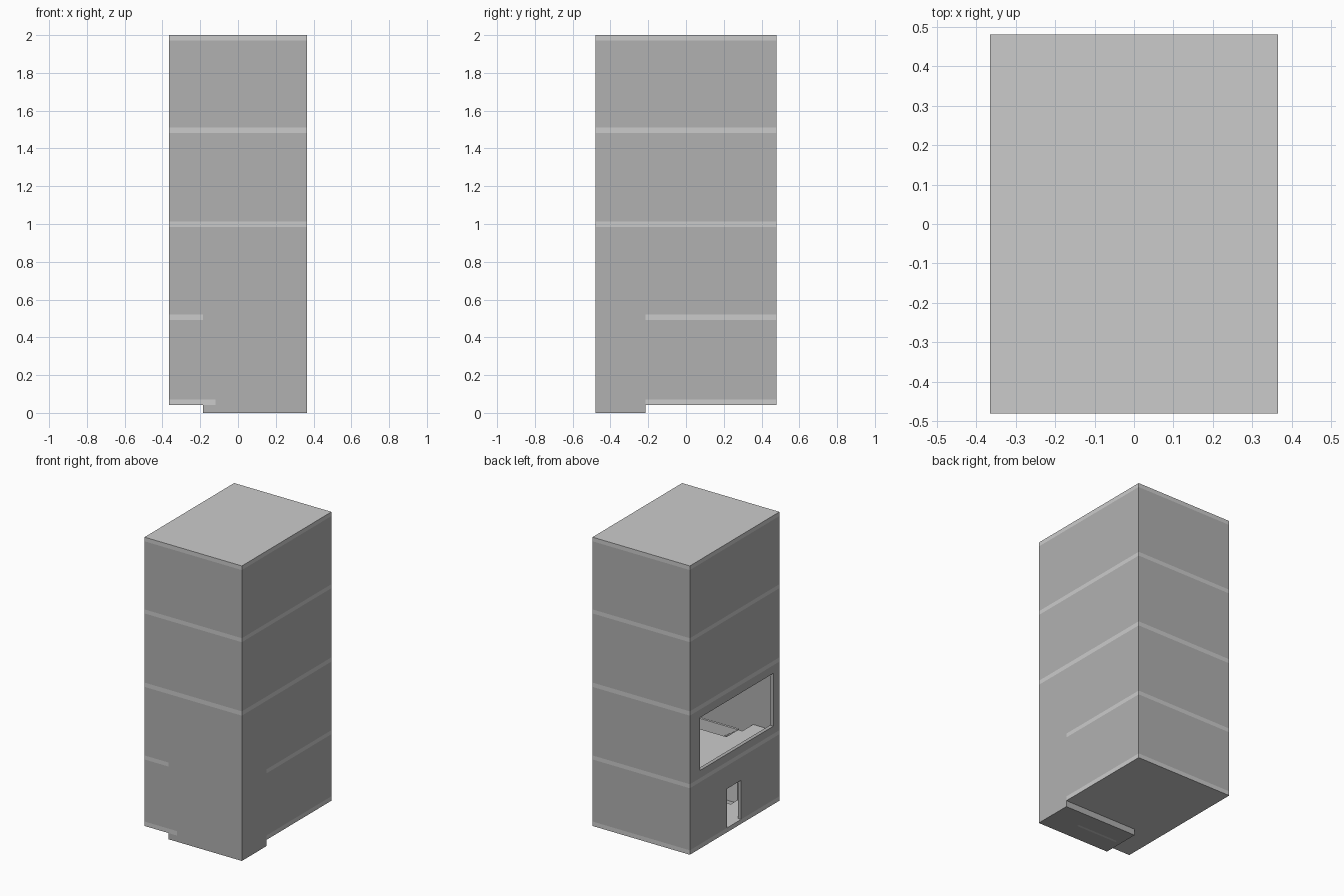
import bpy, bmesh

if "Cube" in bpy.data.objects:
    bpy.data.objects.remove(bpy.data.objects["Cube"])

X, Y, T = 0.365, 0.48, 0.025          # half width, half depth, wall thickness
WX, WY = -0.185, -0.215               # stairwell: x > WX, y < WY
FLOORS = [(0.042, 0.072), (0.493, 0.52), (0.985, 1.014), (1.483, 1.51), (1.972, 2.0)]

wall_mat = bpy.data.materials.new("wall_grey")
wall_mat.diffuse_color = (0.44, 0.44, 0.44, 1)
wall_mat.use_nodes = True
wall_mat.node_tree.nodes["Principled BSDF"].inputs["Base Color"].default_value = wall_mat.diffuse_color


def prism(name, points, axis, a, b, mat=None):
    """Extrude a flat outline along z or y from a to b."""
    bm = bmesh.new()
    co = (lambda p, t: (p[0], p[1], t)) if axis == 'z' else (lambda p, t: (p[0], t, p[1]))
    face = bm.faces.new([bm.verts.new(co(p, a)) for p in points])
    out = bmesh.ops.extrude_face_region(bm, geom=[face])
    for v in out['geom']:
        if isinstance(v, bmesh.types.BMVert):
            setattr(v.co, axis, b)
    bmesh.ops.recalc_face_normals(bm, faces=bm.faces)
    me = bpy.data.meshes.new(name)
    bm.to_mesh(me)
    bm.free()
    ob = bpy.data.objects.new(name, me)
    bpy.context.collection.objects.link(ob)
    if mat:
        me.materials.append(mat)
    return ob


def box(name, x0, x1, y0, y1, z0, z1, mat=None):
    return prism(name, [(x0, y0), (x1, y0), (x1, y1), (x0, y1)], 'z', z0, z1, mat)


def left_wall(name, z0, z1, opening=None):
    """Left wall, framed around an opening (y0, y1, bottom, top)."""
    if not opening:
        box(name, -X, -X + T, -Y + T, Y - T, z0, z1, wall_mat)
        return
    a, b, lo, hi = opening
    parts = [(-Y + T, a, z0, z1), (b, Y - T, z0, z1), (a, b, hi, z1)]
    if lo > z0:
        parts.append((a, b, z0, lo))
    for i, (y0, y1, c, d) in enumerate(parts):
        box(f"{name}_{i}", -X, -X + T, y0, y1, c, d, wall_mat)


# floor slabs; the lower two are notched for the stairwell
full = [(-X, -Y), (X, -Y), (X, Y), (-X, Y)]
notched = [(-X, -Y), (WX, -Y), (WX, WY), (X, WY), (X, Y), (-X, Y)]
for i, (z0, z1) in enumerate(FLOORS):
    prism(f"floor_slab_{i}", notched if i < 2 else full, 'z', z0, z1)

# storey walls between slabs, with door and window on the left
openings = [(-0.07, 0.08, 0.072, 0.337), (-0.415, 0.37, 0.572, 0.93), None, None]
for i, opening in enumerate(openings):
    z0, z1 = FLOORS[i][1], FLOORS[i + 1][0]
    box(f"front_wall_{i}", -X, X, -Y, -Y + T, z0, z1, wall_mat)
    box(f"back_wall_{i}", -X, X, Y - T, Y, z0, z1, wall_mat)
    box(f"right_wall_{i}", X - T, X, -Y + T, Y - T, z0, z1, wall_mat)
    left_wall(f"left_wall_{i}", z0, z1, opening)

# outer walls passing the stairwell at the slab levels
for i, (z0, z1) in enumerate([(0, FLOORS[0][1]), FLOORS[1]]):
    x0 = -0.12 if i == 0 else WX
    box(f"well_front_{i}", WX, X, -Y, -Y + T, z0, 0.042 if i == 0 else z1, wall_mat)
    if i == 0:
        box("well_front_upper", x0, X, -Y, -Y + T, 0.042, z1, wall_mat)
    box(f"well_right_{i}", X - T, X, -Y + T, WY, z0, z1, wall_mat)

# pit under the stairs
box("pit_floor", WX, X - T, -Y + T, WY, 0, 0.02, wall_mat)
box("pit_back", WX, X - T, WY - 0.015, WY, 0.02, 0.042, wall_mat)
box("pit_left", WX, WX + 0.015, -Y + T, WY - 0.015, 0.02, 0.042, wall_mat)

# stair divider and half landing
MID, X1, N = -0.348, 0.16, 11
low, high = FLOORS[0][1], FLOORS[1][1]
half = (low + high) / 2
box("stair_divider", -0.15, X1, MID - 0.008, MID + 0.008, 0, high)
box("stair_landing", X1, X - T, -Y + T, WY, half - 0.028, half)


def flight(name, xa, xb, za, zb, y0, y1):
    """Stepped flight with a stepped underside."""
    dx, dz = (xb - xa) / N, (zb - za) / N
    up, down = [], []
    for k in range(N):
        z = za + dz * (k + 1)
        for x in (xa + dx * k, xa + dx * (k + 1)):
            up.append((x, z))
            down.append((x, z - 0.04))
    prism(name, up + down[::-1], 'y', y0, y1)


flight("lower_flight", WX, X1, low, half, -Y + T, MID - 0.008)
flight("upper_flight", X1, WX, half, high, MID + 0.008, WY)
box("first_step", WX, -0.12, -Y, -Y + T, 0.042, low)
